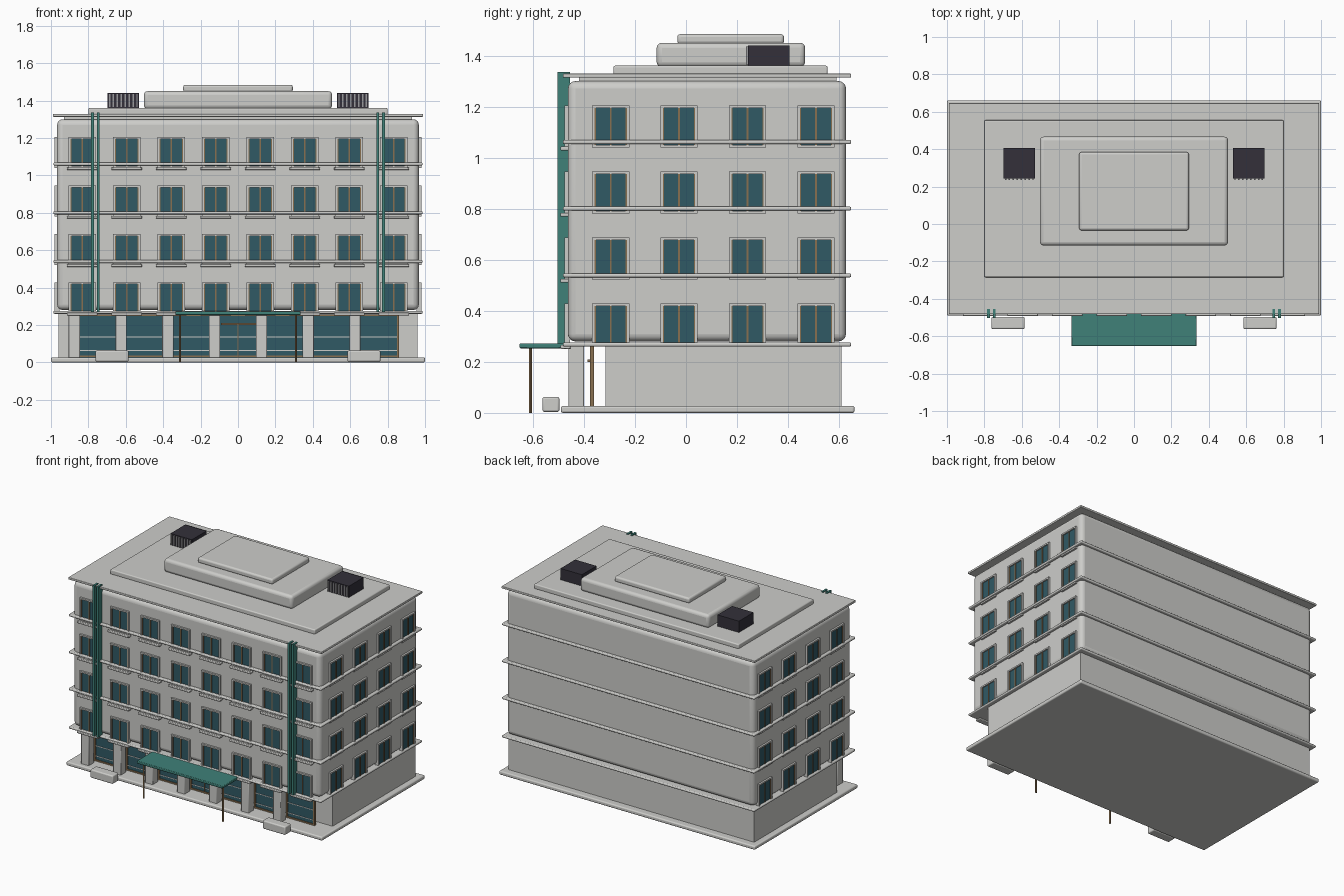
import bpy, bmesh
from mathutils import Vector

cube = bpy.data.objects.get("Cube")
if cube:
    bpy.data.objects.remove(cube, do_unlink=True)


def material(name, rgb):
    m = bpy.data.materials.new(name)
    m.use_nodes = True
    m.diffuse_color = (*rgb, 1)
    bsdf = m.node_tree.nodes["Principled BSDF"]
    bsdf.inputs["Base Color"].default_value = (*rgb, 1)
    bsdf.inputs["Roughness"].default_value = 0.7
    return m


STONE = material("pale stone", (0.61, 0.61, 0.59))
GLASS = material("blue green glass", (0.03, 0.10, 0.13))
TEAL = material("teal metal", (0.05, 0.22, 0.19))
BRONZE = material("bronze", (0.25, 0.16, 0.08))
DARK = material("dark metal", (0.033, 0.03, 0.042))
SILVER = material("grey metal", (0.33, 0.33, 0.34))


def boxes(name, spans, mat, bevel=0, segments=3):
    """One object made of boxes, each given as x, y and z ranges."""
    bm = bmesh.new()
    for x, y, z in spans:
        verts = bmesh.ops.create_cube(bm, size=1)["verts"]
        for v in verts:
            v.co = Vector([(r[0] + r[1]) / 2 + c * (r[1] - r[0])
                           for r, c in zip((x, y, z), v.co)])
    bmesh.ops.recalc_face_normals(bm, faces=bm.faces)
    mesh = bpy.data.meshes.new(name)
    bm.to_mesh(mesh)
    bm.free()
    mesh.materials.append(mat)
    obj = bpy.data.objects.new(name, mesh)
    bpy.context.collection.objects.link(obj)
    if bevel:
        mod = obj.modifiers.new("rounded edges", "BEVEL")
        mod.width = bevel
        mod.segments = segments
        bpy.ops.object.select_all(action="DESELECT")
        obj.select_set(True)
        bpy.context.view_layer.objects.active = obj
        bpy.ops.object.shade_smooth_by_angle()
    return obj


def around(c, width):
    return (c - width / 2, c + width / 2)


def mirrored(spans):
    """The boxes and their copies across the centre plane."""
    return spans + [((-x[1], -x[0]), y, z) for x, y, z in spans]


# Main masses
boxes("plinth", [((-1, 1), (-0.49, 0.66), (0, 0.027))], STONE, 0.008)
boxes("ground_floor", [((-0.96, 0.96), (-0.315, 0.61), (0.02, 0.27))], STONE)
boxes("upper_floors", [((-0.967, 0.967), (-0.463, 0.627), (0.28, 1.3))],
      STONE, 0.03, 4)

# Bands between floors and the cornice
FLOORS = [0.263 + 0.259 * i for i in range(4)]
bands = [((-0.987, 0.987), (-0.482, 0.647), around(z, 0.016))
         for z in (0.268, 0.539, 0.8, 1.061)]
boxes("floor_bands", bands, STONE, 0.006)
boxes("cornice", [((-0.99, 0.99), (-0.482, 0.647), (1.313, 1.329))], STONE, 0.004)
boxes("cornice_neck", [((-0.93, 0.93), (-0.42, 0.59), (1.29, 1.32))], STONE)

# Roof terraces
boxes("roof_slab", [((-0.8, 0.8), (-0.285, 0.555), (1.325, 1.36))], STONE, 0.007)
boxes("penthouse", [((-0.503, 0.503), (-0.115, 0.467), (1.355, 1.45))], STONE, 0.02)
boxes("penthouse_cap", [((-0.293, 0.293), (-0.034, 0.384), (1.445, 1.484))],
      STONE, 0.012)

# Rooftop cooling units with front fins
boxes("cooling_units", mirrored([((0.53, 0.697), (0.242, 0.405), (1.355, 1.44))]), DARK)
fins = [(around(0.54 + 0.021 * i, 0.008), (0.235, 0.243), (1.365, 1.435))
        for i in range(8)]
boxes("cooling_fins", mirrored(fins), SILVER)

# Upper windows: each part is collected, then built as one object
parts = {"glass": [], "surround": [], "bronze": []}


def window(side, c, z):
    """A two-leaf window on the front (0) or on the side facing +x or -x."""
    def add(part, u, d, zr):
        if side == 0:
            parts[part].append((u, (-0.463 - d, -0.455), zr))
        elif side > 0:
            parts[part].append(((0.955, 0.967 + d), u, zr))
        else:
            parts[part].append(((-0.967 - d, -0.955), u, zr))

    w, h, t = 0.146, 0.165, 0.01
    add("glass", around(c, w - t), 0.004, (z + t, z + h - t))
    for s in (-1, 1):
        add("surround", around(c + s * (w - t) / 2, t), 0.013, (z, z + h))
        add("bronze", around(c + s * (w / 2 - t - 0.002), 0.005), 0.009, (z + t, z + h - t))
    for zz in (z, z + h - t):
        add("surround", around(c, w), 0.013, (zz, zz + t))
    add("bronze", around(c, 0.007), 0.009, (z + t, z + h - t))


sills = []
for z in FLOORS:
    for i in range(8):
        x = -0.833 + 0.238 * i
        window(0, x, z)
        sills.append((around(x, 0.165), (-0.492, -0.45), (z - 0.012, z + 0.003)))
    for i in range(4):
        for side in (-1, 1):
            window(side, -0.295 + 0.268 * i, z)
boxes("window_glass", parts["glass"], GLASS)
boxes("window_surrounds", parts["surround"], STONE)
boxes("window_mullions", parts["bronze"], BRONZE)
boxes("window_sills", sills, STONE, 0.004, 2)

# Tall paired fins on the front
boxes("facade_fins", mirrored([(around(x, 0.014), (-0.503, -0.455), (0.27, 1.335))
                               for x in (0.747, 0.778)]), TEAL)

# Ground floor columns and shop fronts
boxes("columns", [(around(-0.875 + 0.25 * i, 0.06), (-0.46, -0.4), (0.02, 0.265))
                  for i in range(7)], STONE, 0.004, 2)
panes, frames, rails = [], [], []
for i in range(7):
    c = -0.75 + 0.25 * i
    panes.append((around(c, 0.215), (-0.372, -0.364), (0.027, 0.255)))
    for s in (-1, 1):
        frames.append((around(c + s * 0.105, 0.01), (-0.377, -0.36), (0.027, 0.26)))
    for z in (0.033, 0.252):
        frames.append((around(c, 0.215), (-0.377, -0.36), around(z, 0.01)))
    for z in (0.063, 0.135):
        rails.append((around(c, 0.2), (-0.375, -0.37), around(z, 0.005)))
# Entrance bar and door split
frames.append((around(0.01, 0.2), (-0.385, -0.37), around(0.205, 0.01)))
frames.append((around(0, 0.006), (-0.377, -0.366), (0.027, 0.2)))
boxes("shop_glass", panes, GLASS)
boxes("shop_frames", frames, BRONZE)
boxes("shop_rails", rails, STONE)

# Entrance canopy on two thin posts
boxes("canopy", [((-0.335, 0.335), (-0.652, -0.46), (0.253, 0.272))], TEAL, 0.004, 2)
for name, x in (("canopy_post_left", 0.31), ("canopy_post_right", -0.31)):
    bpy.ops.mesh.primitive_cylinder_add(vertices=12, radius=0.006, depth=0.255,
                                        location=(x, -0.61, 0.1275))
    post = bpy.context.object
    post.name = name
    post.data.materials.append(BRONZE)
    bpy.ops.object.shade_smooth_by_angle()

# Stone planters beside the entrance
boxes("planters", mirrored([((0.585, 0.762), (-0.562, -0.496), (0.004, 0.063))]),
      STONE, 0.008)
